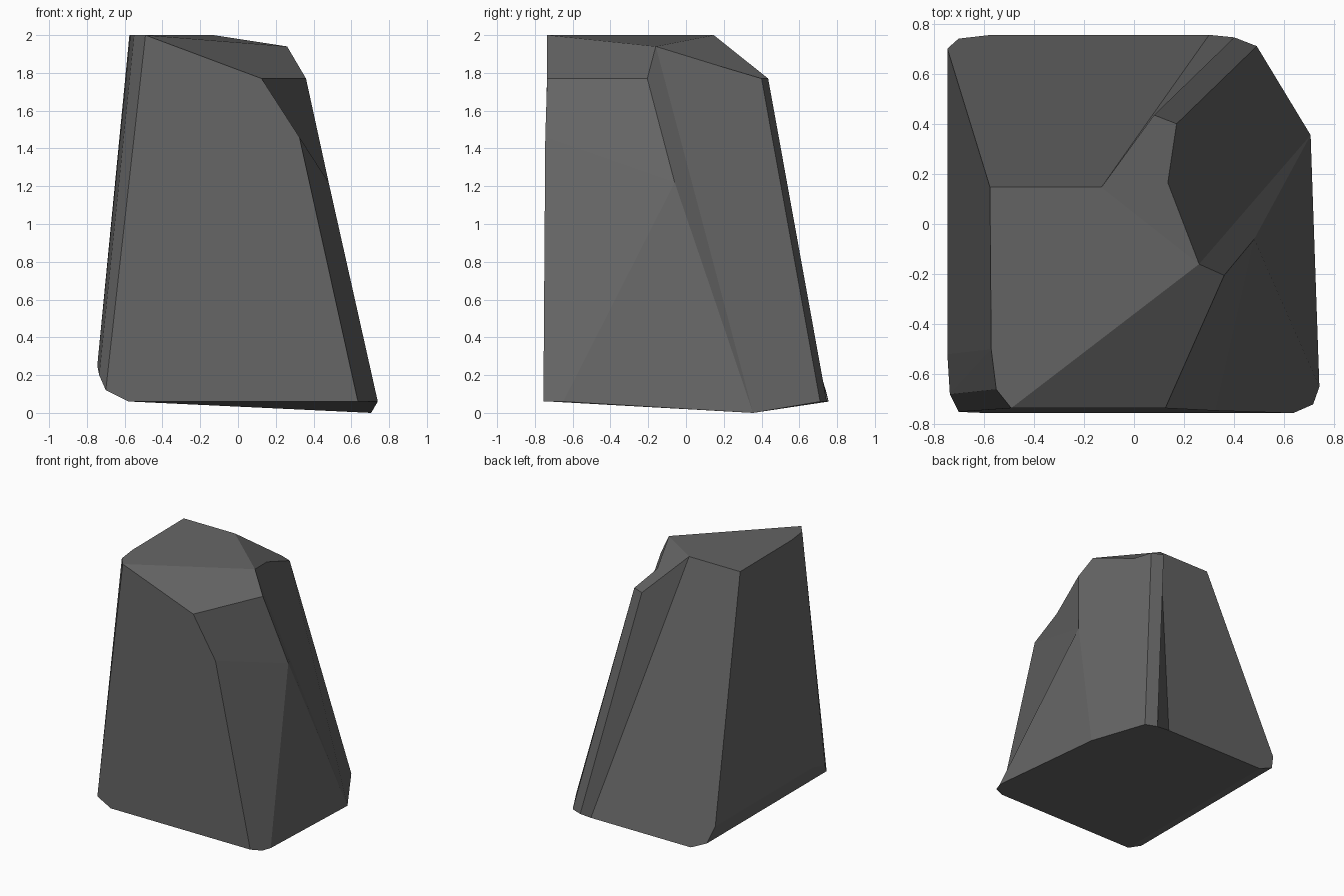
import bpy
import bmesh

# Remove the default cube
default_cube = bpy.data.objects.get("Cube")
if default_cube:
    bpy.data.objects.remove(default_cube, do_unlink=True)


def make_material(name, color):
    """Flat material, the same in viewport and render."""
    material = bpy.data.materials.new(name)
    material.use_nodes = True
    material.diffuse_color = color
    shader = material.node_tree.nodes["Principled BSDF"]
    shader.inputs["Base Color"].default_value = color
    shader.inputs["Roughness"].default_value = 1
    return material


def make_faceted(name, corners, facets, material):
    """Flat-sided solid: each facet is a string of corner letters."""
    bm = bmesh.new()
    verts = {letter: bm.verts.new(place) for letter, place in corners.items()}
    for facet in facets:
        bm.faces.new([verts[letter] for letter in facet])
    bmesh.ops.recalc_face_normals(bm, faces=bm.faces[:])
    mesh = bpy.data.meshes.new(name)
    bm.to_mesh(mesh)
    bm.free()
    mesh.materials.append(material)
    obj = bpy.data.objects.new(name, mesh)
    bpy.context.collection.objects.link(obj)
    return obj


# Heights shared by many corners
TOP, SHOULDER, BASE = 2, 1.77, .06

# Crown corners, from the back left, round the chipped right side, to the front
crown = {
    "A": (-.575, .147, TOP),
    "B": (-.13, .147, TOP),
    "C": (.08, .435, SHOULDER),
    "D": (.17, .4, SHOULDER),
    "E": (.135, .165, 1.84),
    "F": (.26, -.16, 1.94),
    "G": (.36, -.205, SHOULDER),
    "H": (.125, -.735, SHOULDER),
    "I": (-.49, -.735, TOP),
    "J": (-.55, -.66, TOP),
    "K": (-.57, -.5, TOP),
    # Chip on the front right edge
    "L": (.48, -.06, 1.22),
    "M": (.325, -.745, 1.46),
}

# Foot corners, from the front left, anticlockwise
foot = {
    "a": (-.58, -.755, BASE),
    "b": (.635, -.755, BASE),
    "c": (.715, -.72, BASE),
    "d": (.74, -.65, BASE),
    "e": (.705, .355, 0),
    "f": (.49, .71, BASE),
    "g": (.4, .745, BASE),
    "h": (.3, .755, BASE),
    "i": (-.57, .755, BASE),
    "j": (-.7, .74, .12),
    "k": (-.745, .7, .25),
    "l": (-.745, -.52, .25),
    "m": (-.735, -.68, .2),
    "n": (-.7, -.75, .12),
}

top_facets = ["ABFIJK", "BCDEF", "IHGF"]
front_facets = ["abMHIn", "HMLG", "MbcdL"]
right_facets = ["Lde", "GLeF", "FefDE"]
back_facets = ["CDfg", "BCgh", "ABhijk"]
left_facets = ["AklK", "Klm", "KmJ", "JmnI"]
under_facets = ["abcdefghi", "ijna", "jklmn"]

# The rock
stone = make_material("dark grey stone", (.13, .13, .13, 1))
make_faceted(
    "rock",
    {**crown, **foot},
    top_facets + front_facets + right_facets
    + back_facets + left_facets + under_facets,
    stone,
)
